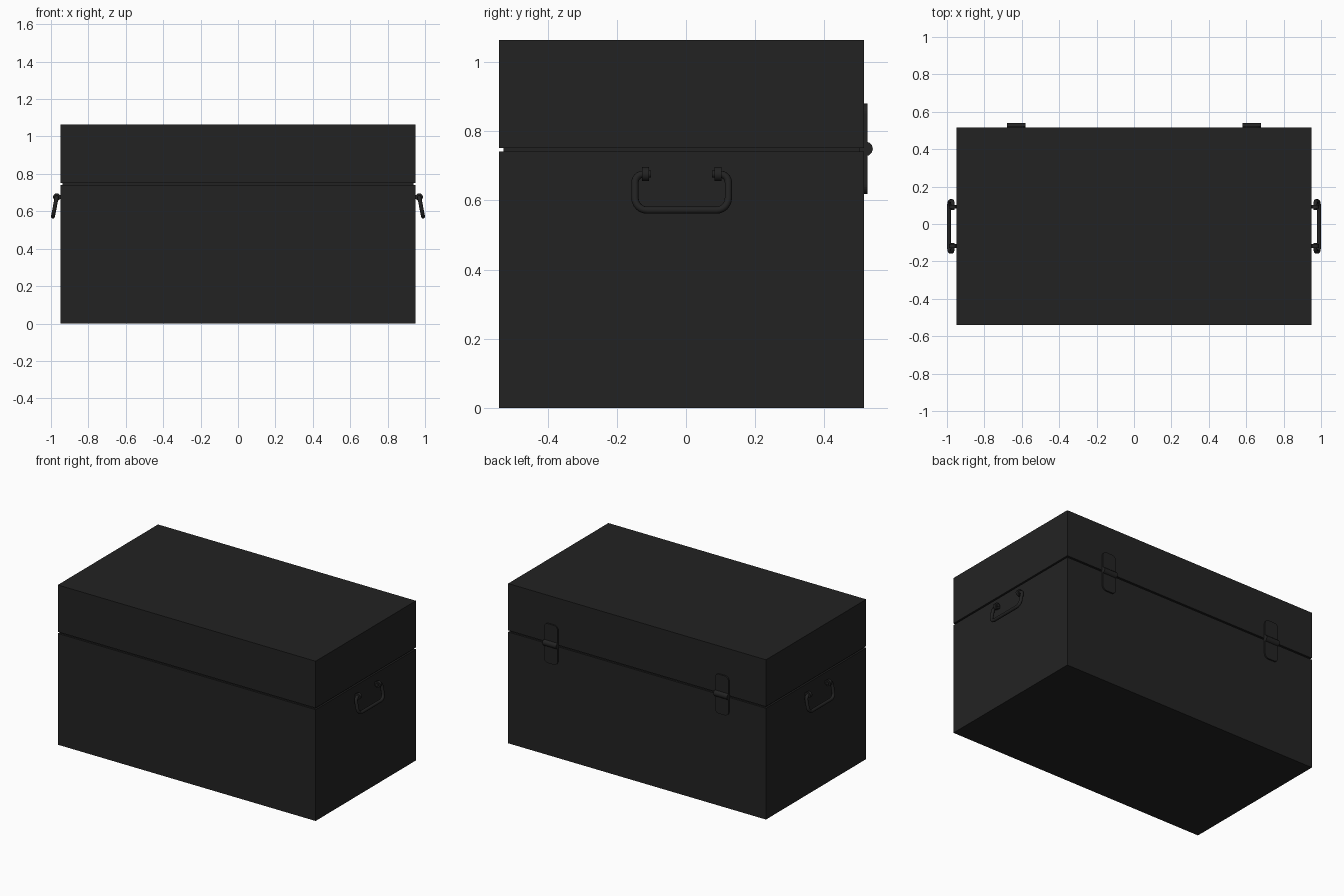
import bpy, bmesh, math
from mathutils import Vector, Matrix

if "Cube" in bpy.data.objects:
    bpy.data.objects.remove(bpy.data.objects["Cube"])

mat = bpy.data.materials.new("charcoal_black")
mat.diffuse_color = (0.0165, 0.0165, 0.0165, 1)
mat.use_nodes = True
mat.node_tree.nodes["Principled BSDF"].inputs["Base Color"].default_value = mat.diffuse_color

X, Y0, Y1, TOP = 0.95, -0.54, 0.515, 1.064      # case extents
YC = (Y0 + Y1) / 2
SEAM0, SEAM1 = 0.741, 0.752                      # gap between body and lid


def finish(name, bm, smooth=False):
    bmesh.ops.recalc_face_normals(bm, faces=bm.faces)
    me = bpy.data.meshes.new(name)
    bm.to_mesh(me)
    bm.free()
    me.materials.append(mat)
    ob = bpy.data.objects.new(name, me)
    bpy.context.collection.objects.link(ob)
    if smooth:
        bpy.ops.object.select_all(action='DESELECT')
        ob.select_set(True)
        bpy.context.view_layer.objects.active = ob
        bpy.ops.object.shade_smooth_by_angle(angle=math.radians(40))
    return ob


def add_box(bm, lo, hi):
    lo, hi = Vector(lo), Vector(hi)
    m = Matrix.Translation((lo + hi) / 2) @ Matrix.Diagonal((*(hi - lo), 1))
    bmesh.ops.create_cube(bm, size=1, matrix=m)


def box(name, lo, hi):
    bm = bmesh.new()
    add_box(bm, lo, hi)
    return finish(name, bm)


def add_cyl(bm, centre, axis, r, length, seg):
    rot = Vector((0, 0, 1)).rotation_difference(Vector(axis)).to_matrix().to_4x4()
    bmesh.ops.create_cone(bm, cap_ends=True, segments=seg, radius1=r, radius2=r,
                          depth=length, matrix=Matrix.Translation(centre) @ rot)


def rounded(corners, n=6):
    """Corners (a, b, radius) -> list of 2D points with rounded corners."""
    pts = []
    for i, (a, b, r) in enumerate(corners):
        p = Vector((a, b))
        if r == 0:
            pts.append(p)
            continue
        prev = Vector(corners[i - 1][:2])
        nxt = Vector(corners[(i + 1) % len(corners)][:2])
        u, v = (prev - p).normalized(), (nxt - p).normalized()
        c = p + (u + v) * r
        for k in range(n + 1):
            t = k / n * math.pi / 2
            pts.append(c - v * r * math.cos(t) - u * r * math.sin(t))
    return pts


# Case body, lid and the recessed lip showing in the seam
box("case_body", (-X, Y0, 0), (X, Y1, SEAM0))
box("case_lid", (-X, Y0, SEAM1), (X, Y1, TOP))
box("seam_lip", (-X + .012, Y0 + .012, SEAM0 - .02), (X - .012, Y1 - .012, SEAM1 + .02))

# Hinges on the back: two rounded leaves and a knuckle
for side, sx in (("left", -1), ("right", 1)):
    cx, zc = 0.63 * sx, 0.749
    for leaf, d in (("upper", 1), ("lower", -1)):
        a, b = zc + d * .004, zc + d * .131
        outline = rounded([(cx - .05, a, 0), (cx + .05, a, 0),
                           (cx + .05, b, .028), (cx - .05, b, .028)])
        bm = bmesh.new()
        f = bm.faces.new([bm.verts.new((p.x, Y1 - .002, p.y)) for p in outline])
        ext = bmesh.ops.extrude_face_region(bm, geom=[f])["geom"]
        bmesh.ops.translate(bm, vec=(0, .011, 0),
                            verts=[g for g in ext if isinstance(g, bmesh.types.BMVert)])
        finish(f"hinge_{leaf}_leaf_{side}", bm)
    bm = bmesh.new()
    add_cyl(bm, (cx, .519, zc), (1, 0, 0), .021, .1, 12)
    finish(f"hinge_knuckle_{side}", bm, True)

# Drop handles on both ends, hanging slightly outward from two eyelets
ZP, ZB, XP, XB, R = .676, .572, .969, .9895, .0105
path = rounded([(-.088, ZP, 0), (-.135, ZP, .024), (-.135, ZB, .035),
                (.135, ZB, .035), (.135, ZP, .024), (.088, ZP, 0)])
for side, sx in (("left", -1), ("right", 1)):
    pts = [Vector((sx * (XP + (XB - XP) * (ZP - p.y) / (ZP - ZB)), YC + p.x, p.y))
           for p in path]
    out = Vector((sx * (ZP - ZB), 0, XB - XP)).normalized()   # normal of handle plane
    bm = bmesh.new()
    rings = []
    for i, p in enumerate(pts):
        t = (pts[min(i + 1, len(pts) - 1)] - pts[max(i - 1, 0)]).normalized()
        w = t.cross(out)
        rings.append([bm.verts.new(p + R * (out * math.cos(k * math.pi / 6)
                                            + w * math.sin(k * math.pi / 6)))
                      for k in range(12)])
    for r0, r1 in zip(rings, rings[1:]):
        for k in range(12):
            bm.faces.new((r0[k], r0[k - 1], r1[k - 1], r1[k]))
    bm.faces.new(rings[0])
    bm.faces.new(rings[-1])
    finish(f"handle_{side}", bm, True)
    for end, e in (("front", -1), ("back", 1)):
        y = YC + e * .105
        bm = bmesh.new()
        add_cyl(bm, (sx * XP, y, ZP), (0, 1, 0), .02, .02, 16)
        xs = sorted((sx * (X - .005), sx * XP))
        add_box(bm, (xs[0], y - .01, ZP - .011), (xs[1], y + .01, ZP + .011))
        finish(f"handle_eyelet_{end}_{side}", bm, True)
